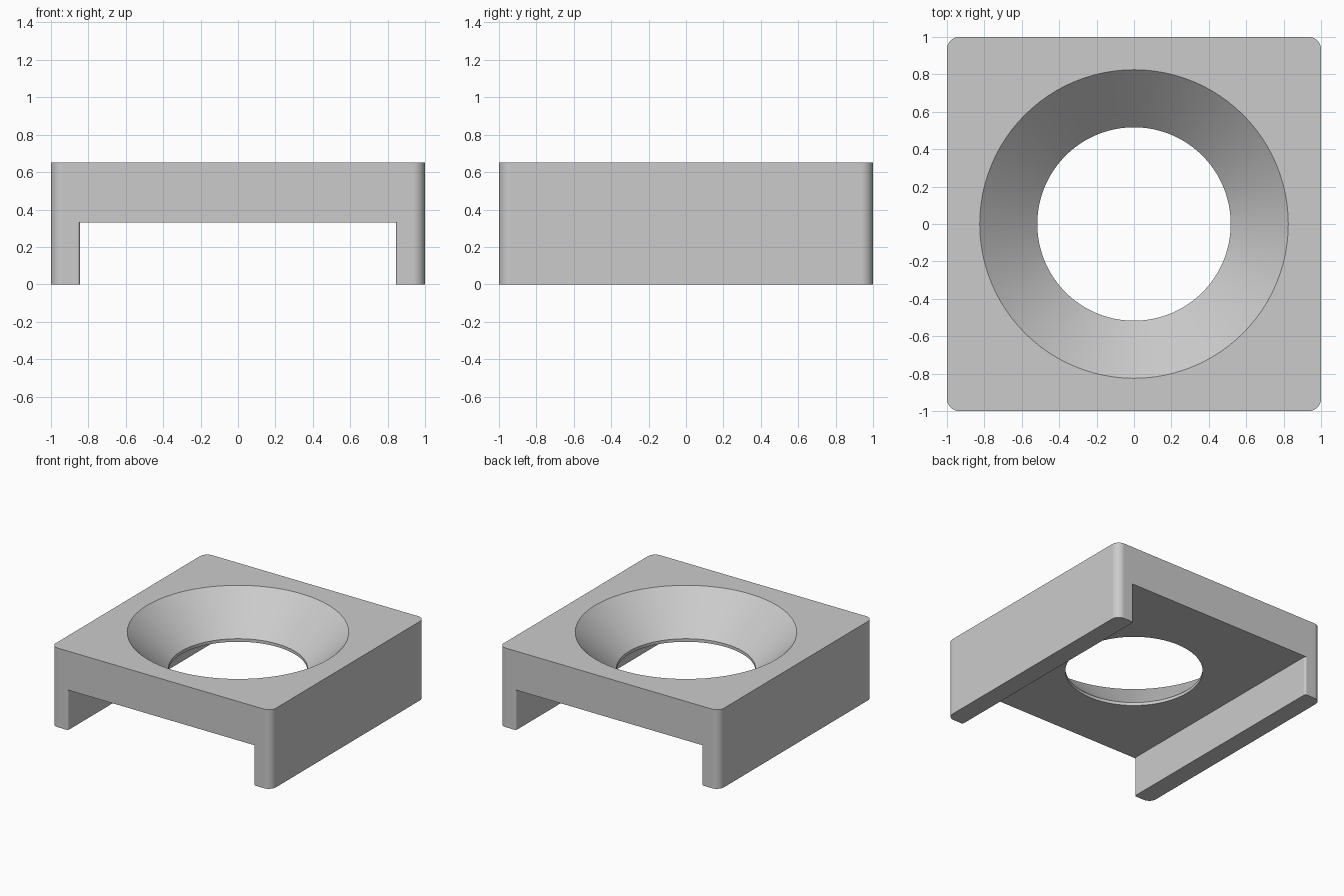
import bpy, bmesh, math
from mathutils import Vector

cube = bpy.data.objects.get("Cube")
if cube:
    bpy.data.objects.remove(cube, do_unlink=True)

HEIGHT, CEILING = 0.65, 0.33      # overall height, underside of the plate
INNER, FLARE = 0.845, 0.015       # half width of the channel, its end rounding
CORNER = 0.065                    # outer corner radius
RIM, HOLE, LIP = 0.825, 0.517, 0.025

grey = bpy.data.materials.new("plain_grey")
grey.use_nodes = True
colour = (0.6, 0.6, 0.6, 1)
grey.diffuse_color = colour
grey.node_tree.nodes["Principled BSDF"].inputs["Base Color"].default_value = colour


def make_object(name, bm):
    bmesh.ops.recalc_face_normals(bm, faces=bm.faces)
    mesh = bpy.data.meshes.new(name)
    bm.to_mesh(mesh)
    bm.free()
    mesh.materials.append(grey)
    obj = bpy.data.objects.new(name, mesh)
    bpy.context.collection.objects.link(obj)
    return obj


def prism(name, outline, z0, z1):
    bm = bmesh.new()
    face = bm.faces.new([bm.verts.new((x, y, z0)) for x, y in outline])
    top = bmesh.ops.extrude_face_region(bm, geom=[face])["geom"]
    verts = [v for v in top if isinstance(v, bmesh.types.BMVert)]
    bmesh.ops.translate(bm, verts=verts, vec=Vector((0, 0, z1 - z0)))
    return make_object(name, bm)


def arc(cx, cy, r, start, end, steps=8):
    angles = [math.radians(start + (end - start) * i / steps) for i in range(steps + 1)]
    return [(cx + r * math.cos(a), cy + r * math.sin(a)) for a in angles]


# Body: square block with rounded upright corners
c = 1 - CORNER
outline = []
for start, sx, sy in ((0, 1, 1), (90, -1, 1), (180, -1, -1), (270, 1, -1)):
    outline += arc(sx * c, sy * c, CORNER, start, start + 90)
body = prism("holder_body", outline, 0, HEIGHT)

# Channel cutter: flares at both ends to round the inner leg corners
quarter = arc(INNER + FLARE, 1 - FLARE, FLARE, 180, 90) + [(INNER + FLARE, 1.2)]
right = [(x, -y) for x, y in reversed(quarter)] + quarter
channel = prism("channel_cutter", right + [(-x, -y) for x, y in right], -0.2, CEILING)

# Funnel cutter: conical seat above a short straight lip
bm = bmesh.new()
slope = (RIM - HOLE) / (HEIGHT - CEILING - LIP)
profile = [(0, 0.1), (HOLE, 0.1), (HOLE, CEILING + LIP),
           (RIM + 0.1 * slope, HEIGHT + 0.1), (0, HEIGHT + 0.1)]
verts = [bm.verts.new((r, 0, z)) for r, z in profile]
edges = [bm.edges.new(pair) for pair in zip(verts, verts[1:])]
bmesh.ops.spin(bm, geom=verts + edges, axis=(0, 0, 1), cent=(0, 0, 0),
               angle=math.tau, steps=96)
bmesh.ops.remove_doubles(bm, verts=bm.verts, dist=0.0001)
funnel = make_object("funnel_cutter", bm)

# Cut the channel and funnel out of the body
bpy.ops.object.select_all(action="DESELECT")
bpy.context.view_layer.objects.active = body
body.select_set(True)
for cutter in (channel, funnel):
    cutter.hide_render = True
    mod = body.modifiers.new(cutter.name, "BOOLEAN")
    mod.operation, mod.solver, mod.object = "DIFFERENCE", "EXACT", cutter
    bpy.ops.object.modifier_apply(modifier=mod.name)
    bpy.data.objects.remove(cutter, do_unlink=True)

# Smooth the curves while the flat faces stay flat
bpy.ops.object.shade_smooth_by_angle(angle=math.radians(30))
normals = body.modifiers.new("flat_faces", "WEIGHTED_NORMAL")
normals.keep_sharp = True
